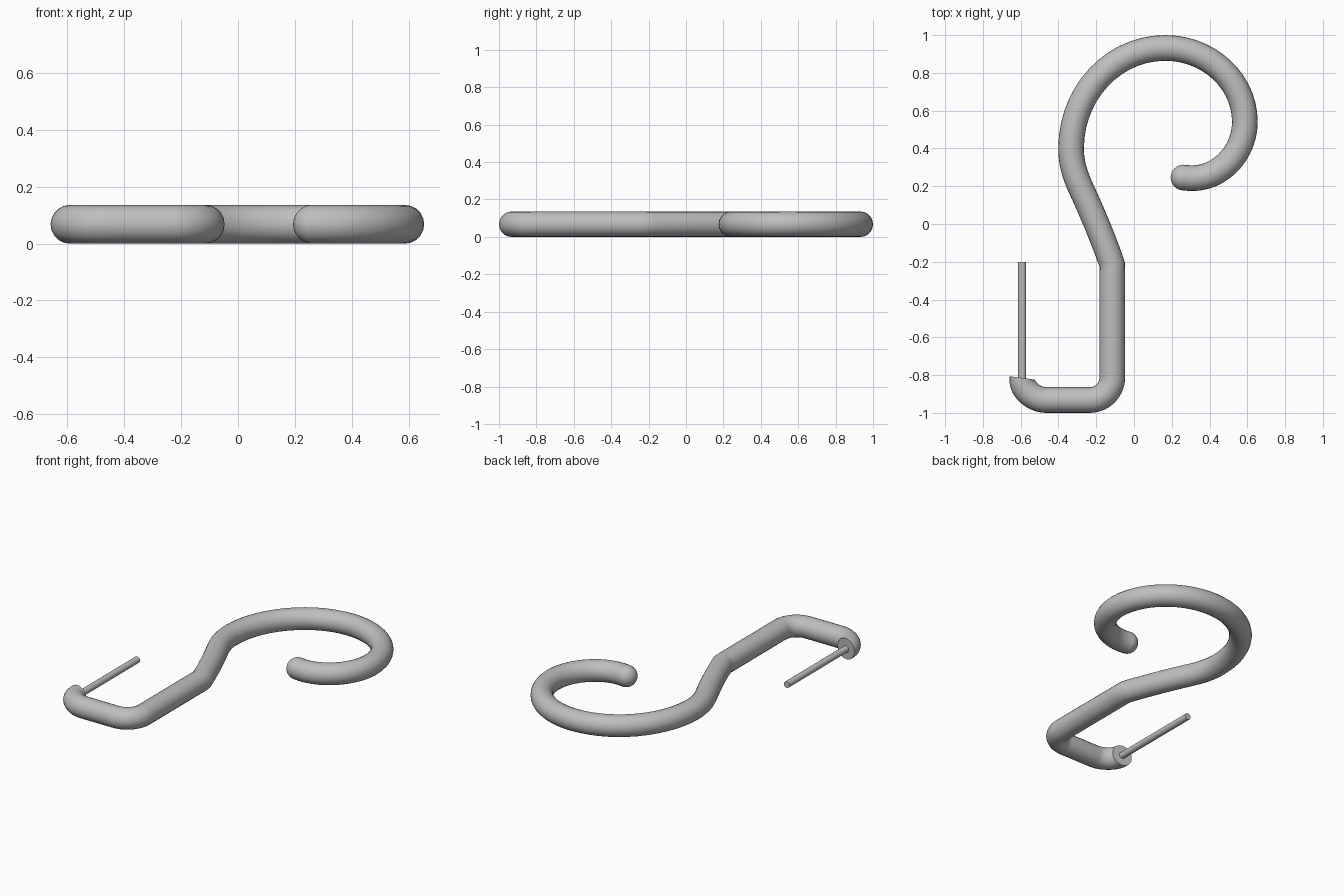
import bpy
import math
from mathutils import Vector

R = 0.068        # wire radius
PIN_R = 0.021
K = 0.552        # handle length of a quarter circle

cube = bpy.data.objects.get("Cube")
if cube:
    bpy.data.objects.remove(cube, do_unlink=True)

steel = bpy.data.materials.new("grey_steel")
steel.use_nodes = True
GREY = (0.52, 0.52, 0.52, 1)
steel.diffuse_color = GREY
steel.node_tree.nodes["Principled BSDF"].inputs["Base Color"].default_value = GREY


def finish(obj, name):
    obj.name = name
    if not obj.data.materials:
        obj.data.materials.append(steel)
    bpy.ops.object.select_all(action='DESELECT')
    obj.select_set(True)
    bpy.context.view_layer.objects.active = obj
    if obj.type == 'CURVE':
        bpy.ops.object.convert(target='MESH')
    bpy.ops.object.shade_smooth_by_angle(angle=math.radians(40))


# Wire path: point, incoming handle offset, outgoing handle offset
shaft_x, foot_y, bend = -0.115, -0.932, 0.12
path = [
    ((0.262, 0.246), (-0.05, 0.01), (0.178, -0.03)),       # hook tip
    ((0.587, 0.54), (0, -0.17), (0, 0.216)),               # right of the hook
    ((0.165, 0.932), (0.233, 0), (-0.275, 0)),             # top of the hook
    ((-0.333, 0.40), (0, 0.294), (0, -0.09)),              # left of the hook
    ((-0.272, 0.17), (-0.033, 0.07), (0.06, -0.13)),       # start of the neck
    ((shaft_x, -0.215), (-0.046, 0.13), (0, -0.15)),       # sharp kink
    ((shaft_x, foot_y + bend), (0, 0.15), (0, -K * bend)),
    ((shaft_x - bend, foot_y), (K * bend, 0), (-0.07, 0)),
    ((-0.465, foot_y), (0.07, 0), (-0.064, 0)),
    ((-0.591, -0.815), (-0.008, -0.06), (0.01, 0.05)),     # cut end
]

curve = bpy.data.curves.new("wire", 'CURVE')
curve.dimensions = '3D'
curve.resolution_u = 14
curve.bevel_depth = R
curve.bevel_resolution = 8
curve.use_fill_caps = True
spline = curve.splines.new('BEZIER')
spline.bezier_points.add(len(path) - 1)
for p, (co, back, ahead) in zip(spline.bezier_points, path):
    p.handle_left_type = p.handle_right_type = 'FREE'
    p.co = Vector((*co, R))
    p.handle_left = p.co + Vector((*back, 0))
    p.handle_right = p.co + Vector((*ahead, 0))
wire = bpy.data.objects.new("hook_wire", curve)
bpy.context.collection.objects.link(wire)
finish(wire, "hook_wire")

# Rounded tip of the hook
bpy.ops.mesh.primitive_uv_sphere_add(segments=32, ring_count=16, radius=R,
                                     location=(*path[0][0], R))
finish(bpy.context.object, "hook_tip")

# Thin pin standing in the cut end
pin_top, pin_bottom = -0.2, -0.86
bpy.ops.mesh.primitive_cylinder_add(
    vertices=24, radius=PIN_R, depth=pin_top - pin_bottom,
    location=(-0.592, (pin_top + pin_bottom) / 2, R),
    rotation=(math.pi / 2, 0, 0))
finish(bpy.context.object, "pin")
